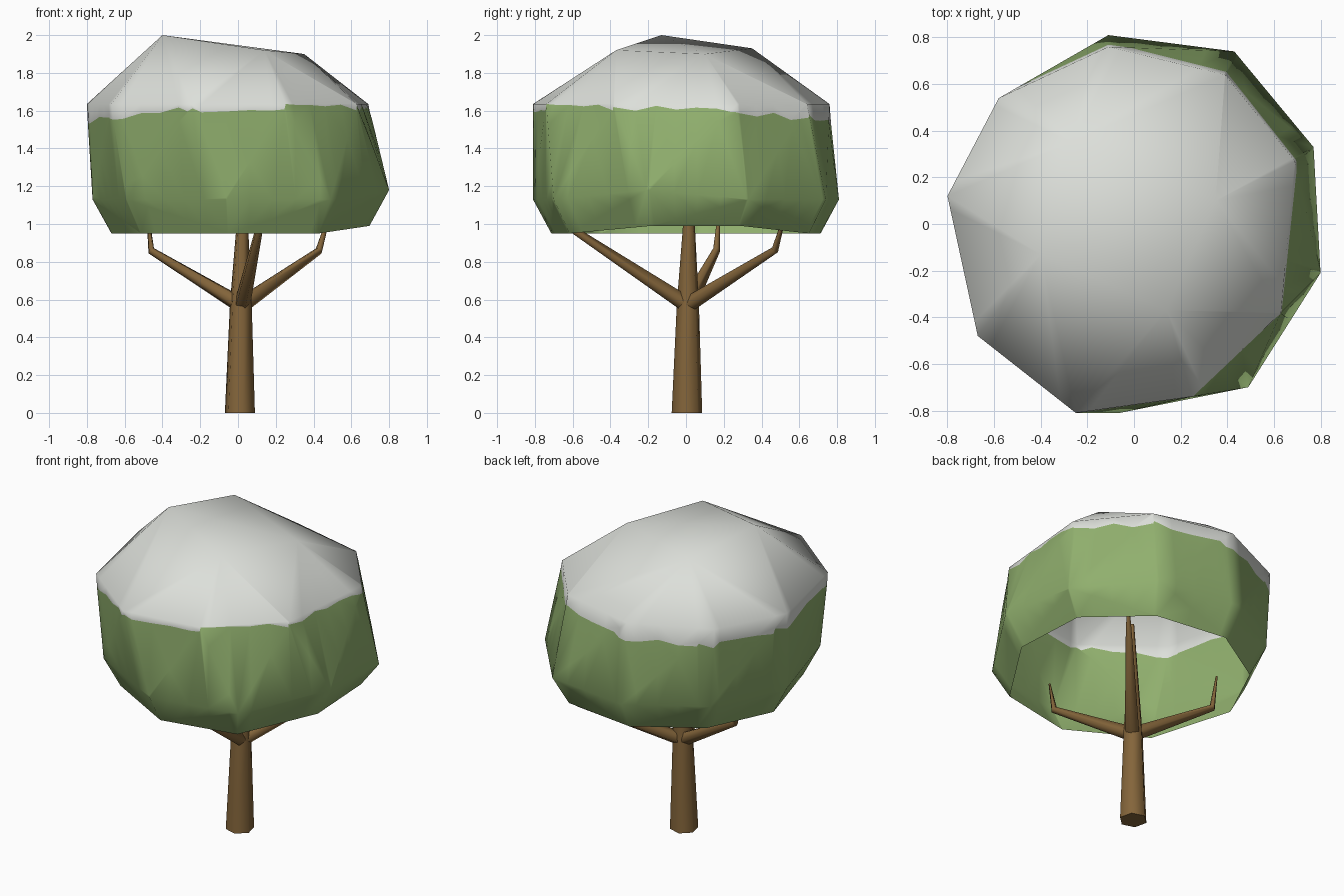
import bpy, bmesh, math, random
from mathutils import Vector

if "Cube" in bpy.data.objects:
    bpy.data.objects.remove(bpy.data.objects["Cube"])

random.seed(4)


def material(name, rgb):
    m = bpy.data.materials.new(name)
    m.diffuse_color = (*rgb, 1)
    m.use_nodes = True
    m.node_tree.nodes["Principled BSDF"].inputs["Base Color"].default_value = m.diffuse_color
    return m


GREEN = material("leaf green", (0.28, 0.43, 0.155))
SNOW = material("snow white", (0.72, 0.74, 0.70))
BROWN = material("bark brown", (0.23, 0.13, 0.043))


def finish(bm, name, mats, angle):
    me = bpy.data.meshes.new(name)
    bm.to_mesh(me)
    bm.free()
    for m in mats:
        me.materials.append(m)
    ob = bpy.data.objects.new(name, me)
    bpy.context.collection.objects.link(ob)
    bpy.ops.object.select_all(action='DESELECT')
    ob.select_set(True)
    bpy.context.view_layer.objects.active = ob
    bpy.ops.object.shade_smooth_by_angle(angle=math.radians(angle))
    return ob


def limb(name, path, radii, sides):
    """Tapered tube through the points of a path."""
    bm = bmesh.new()
    pts = [Vector(p) for p in path]
    rings = []
    for i, p in enumerate(pts):
        d = (pts[min(i + 1, len(pts) - 1)] - pts[max(i - 1, 0)]).normalized()
        if i == 0 and p.z == 0:
            d = Vector((0, 0, 1))
        u = d.cross(Vector((0.3, 1, 0))).normalized()
        v = d.cross(u)
        ring = []
        for k in range(sides):
            a = math.tau * k / sides
            ring.append(bm.verts.new(p + radii[i] * (u * math.cos(a) + v * math.sin(a))))
        rings.append(ring)
    for r0, r1 in zip(rings, rings[1:]):
        for k in range(sides):
            j = (k + 1) % sides
            bm.faces.new((r0[k], r0[j], r1[j], r1[k]))
    bm.faces.new(rings[0])
    bm.faces.new(rings[-1])
    bmesh.ops.recalc_face_normals(bm, faces=bm.faces[:])
    return finish(bm, name, [BROWN], 80)


# Trunk and three bent branches
limb("trunk", [(0.01, 0.005, 0), (0.015, 0.01, 0.58), (0.022, 0.015, 0.95), (0.025, 0.015, 1.3)],
     [0.083, 0.06, 0.035, 0.012], 6)
elbows = {"left_branch": ((-0.46, 0.16, 0.86), (-0.48, 0.175, 1.07)),
          "back_branch": ((0.43, 0.47, 0.86), (0.49, 0.53, 1.07)),
          "front_branch": ((0.11, -0.59, 0.965), (0.12, -0.62, 1.15))}
for name, (elbow, tip) in elbows.items():
    limb(name, [(0.02, 0.01, 0.57), elbow, tip], [0.045, 0.021, 0.006], 5)

# Canopy: faceted shell spanned over four rings, open underneath
top = [(-0.40, -0.13, 2.0), (0.14, -0.37, 1.92), (0.35, 0.10, 1.90), (-0.27, 0.35, 1.93)]
upper = [(-0.80, 0.12), (-0.58, 0.54), (-0.11, 0.76), (0.39, 0.64), (0.69, 0.27),
         (0.63, -0.38), (0.25, -0.74), (-0.25, -0.81), (-0.67, -0.48)]
lower = [(-0.77, 0.08), (-0.55, 0.54), (-0.11, 0.81), (0.43, 0.74), (0.77, 0.33),
         (0.80, -0.21), (0.49, -0.70), (-0.06, -0.81), (-0.59, -0.52)]
bm = bmesh.new()
for p in top:
    bm.verts.new(p)
rim = []
for x, y in upper:
    bm.verts.new((x, y, 1.635))
for x, y in lower:
    bm.verts.new((x, y, 1.18 if x > 0.78 else 1.13))
    rim.append(bm.verts.new((x * 0.87, y * 0.88, 0.99 if x > 0.7 else 0.95)))
hull = bmesh.ops.convex_hull(bm, input=bm.verts[:])
bmesh.ops.delete(bm, geom=[f for f in bm.faces if all(v in rim for v in f.verts)],
                 context='FACES')
loose = [v for v in bm.verts if not v.link_faces]
bmesh.ops.delete(bm, geom=loose, context='VERTS')

# Cut radial strips in the wall so that the snow line can be ragged
for k in range(20):
    a = math.pi * (k + 0.5) / 20
    wall = [f for f in bm.faces if 1.0 < f.calc_center_median().z < 1.64
            and max(v.co.z for v in f.verts) < 1.65]
    geom = list({g for f in wall for g in [f, *f.edges, *f.verts]})
    bmesh.ops.bisect_plane(bm, geom=geom, dist=1e-5, plane_co=(0, 0, 0),
                           plane_no=(math.cos(a), math.sin(a), 0))

# Snow line: slightly tilted cut, then lowered unevenly
origin, normal = Vector((0, 0, 1.585)), Vector((-0.04, 0.045, 1)).normalized()
bmesh.ops.bisect_plane(bm, geom=bm.verts[:] + bm.edges[:] + bm.faces[:], dist=1e-5,
                       plane_co=origin, plane_no=normal)
for f in bm.faces:
    f.material_index = 1 if (f.calc_center_median() - origin).dot(normal) > 0 else 0
for v in bm.verts:
    if abs((v.co - origin).dot(normal)) < 1e-4:
        v.co.z += random.uniform(-0.03, 0.01)
bmesh.ops.recalc_face_normals(bm, faces=bm.faces[:])
if sum(f.normal.dot(f.calc_center_median() - Vector((0, 0, 1.4))) for f in bm.faces) < 0:
    bmesh.ops.reverse_faces(bm, faces=bm.faces[:])
finish(bm, "snowy_canopy", [GREEN, SNOW], 60)
